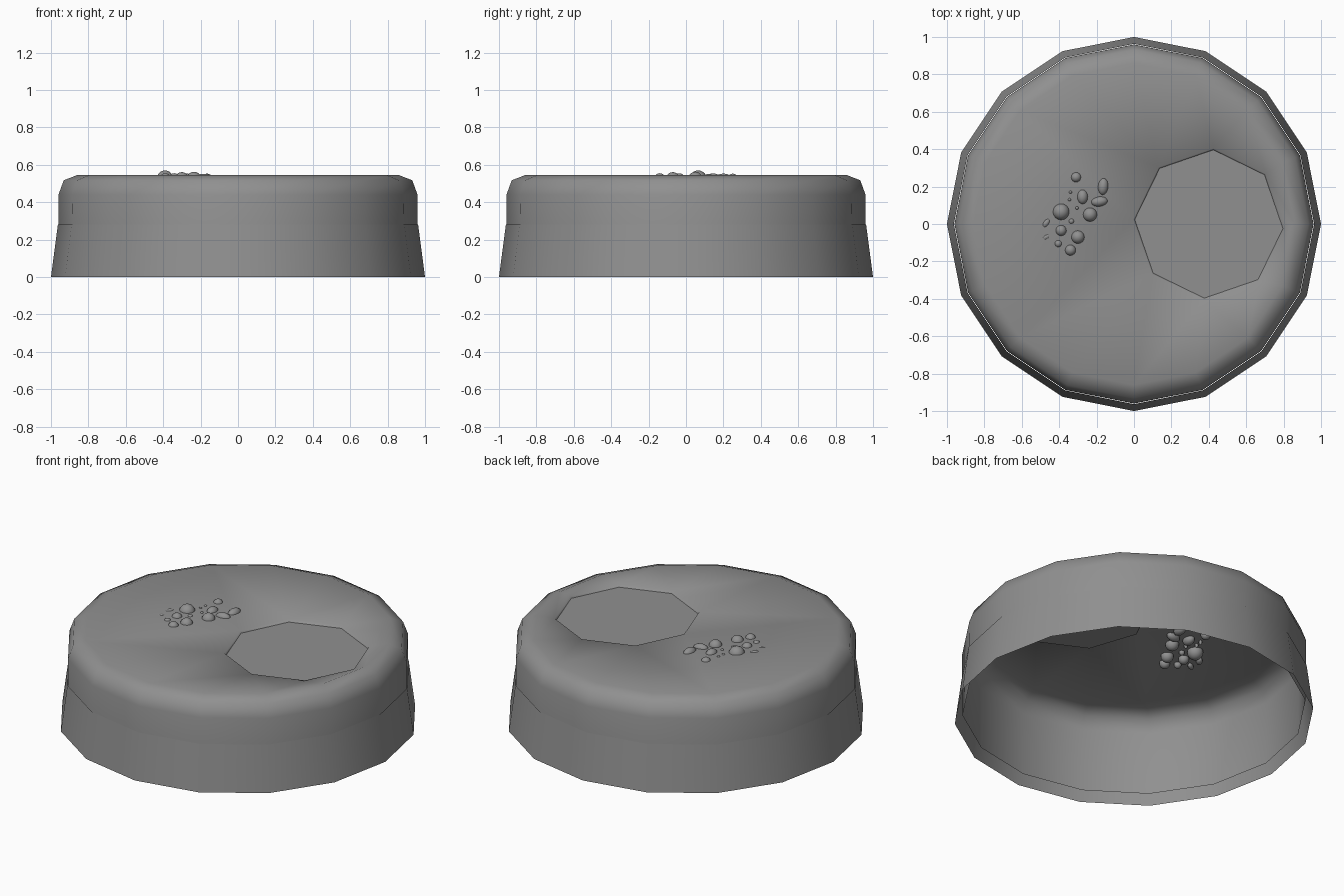
import bpy, bmesh, math
from mathutils import Matrix, Vector

cube = bpy.data.objects.get("Cube")
if cube:
    bpy.data.objects.remove(cube, do_unlink=True)

SIDES = 16
grey = bpy.data.materials.new("plain_grey")
grey.use_nodes = True
grey.diffuse_color = (0.28, 0.28, 0.28, 1)
grey.node_tree.nodes["Principled BSDF"].inputs["Base Color"].default_value = (0.28, 0.28, 0.28, 1)


def ring(bm, radius, z, sides=SIDES, centre=0.0, turn=0.0):
    """Closed loop of vertices around a vertical axis."""
    angles = [turn + math.tau * i / sides for i in range(sides)]
    return [bm.verts.new((centre + radius * math.cos(a), radius * math.sin(a), z)) for a in angles]


def band(bm, low, high):
    """Quads between two rings of equal count."""
    n = len(low)
    for i in range(n):
        j = (i + 1) % n
        bm.faces.new((low[i], low[j], high[j], high[i]))


def loop_edges(bm, loop):
    return [bm.edges.get((loop[i - 1], loop[i])) or bm.edges.new((loop[i - 1], loop[i]))
            for i in range(len(loop))]


def finish(bm, name):
    mesh = bpy.data.meshes.new(name)
    bm.to_mesh(mesh)
    bm.free()
    mesh.materials.append(grey)
    obj = bpy.data.objects.new(name, mesh)
    bpy.context.collection.objects.link(obj)
    return obj


def smooth(bm):
    for f in bm.faces:
        f.smooth = True


# flared lower skirt, open at both ends
bm = bmesh.new()
band(bm, ring(bm, 1.0, 0), ring(bm, 0.963, 0.28))
smooth(bm)
finish(bm, "flared_skirt")

# thin cap with rounded shoulder, open underneath
bm = bmesh.new()
profile = [(0.957, 0.052), (0.96, 0.44), (0.932, 0.517), (0.86, 0.545)]
rings = [ring(bm, r, z) for r, z in profile]
for low, high in zip(rings, rings[1:]):
    band(bm, low, high)

# sagging top surface that runs into an eight-sided shallow recess
turn = math.radians(-3.5)
lip = ring(bm, 0.405, 0.526, 8, 0.4, turn)
floor = ring(bm, 0.397, 0.513, 8, 0.4, turn)
bmesh.ops.bridge_loops(bm, edges=loop_edges(bm, rings[-1]) + loop_edges(bm, lip))
band(bm, floor, lip)
recess = bm.faces.new(floor)
bmesh.ops.recalc_face_normals(bm, faces=bm.faces)
if recess.normal.z < 0:
    bmesh.ops.reverse_faces(bm, faces=bm.faces)
smooth(bm)
recess.smooth = False
finish(bm, "cap_shell")

# cluster of small beads: x, y, half length, half width, turn in degrees
beads = [
    (-.31, .25, .028, .028, 0), (-.165, .2, .046, .028, 85),
    (-.275, .145, .04, .029, 90), (-.185, .12, .045, .027, 8),
    (-.39, .065, .045, .045, 0), (-.235, .05, .038, .038, 0),
    (-.39, -.035, .03, .03, 0), (-.3, -.07, .036, .036, 0),
    (-.34, -.14, .03, .03, 0), (-.405, -.105, .021, .021, 0),
    (-.47, .005, .031, .018, 55), (-.47, -.07, .027, .015, 30),
    (-.335, .015, .016, .016, 0), (-.34, .17, .01, .01, 0),
    (-.345, .13, .01, .01, 0), (-.305, .085, .01, .01, 0),
]
bm = bmesh.new()
for x, y, a, b, deg in beads:
    place = (Matrix.Translation((x, y, 0.525)) @ Matrix.Rotation(math.radians(deg), 4, "Z")
             @ Matrix.Diagonal(Vector((a, b, max(b, 0.016), 1))))
    bmesh.ops.create_uvsphere(bm, u_segments=16, v_segments=10, radius=1, matrix=place)
smooth(bm)
finish(bm, "bead_cluster")
